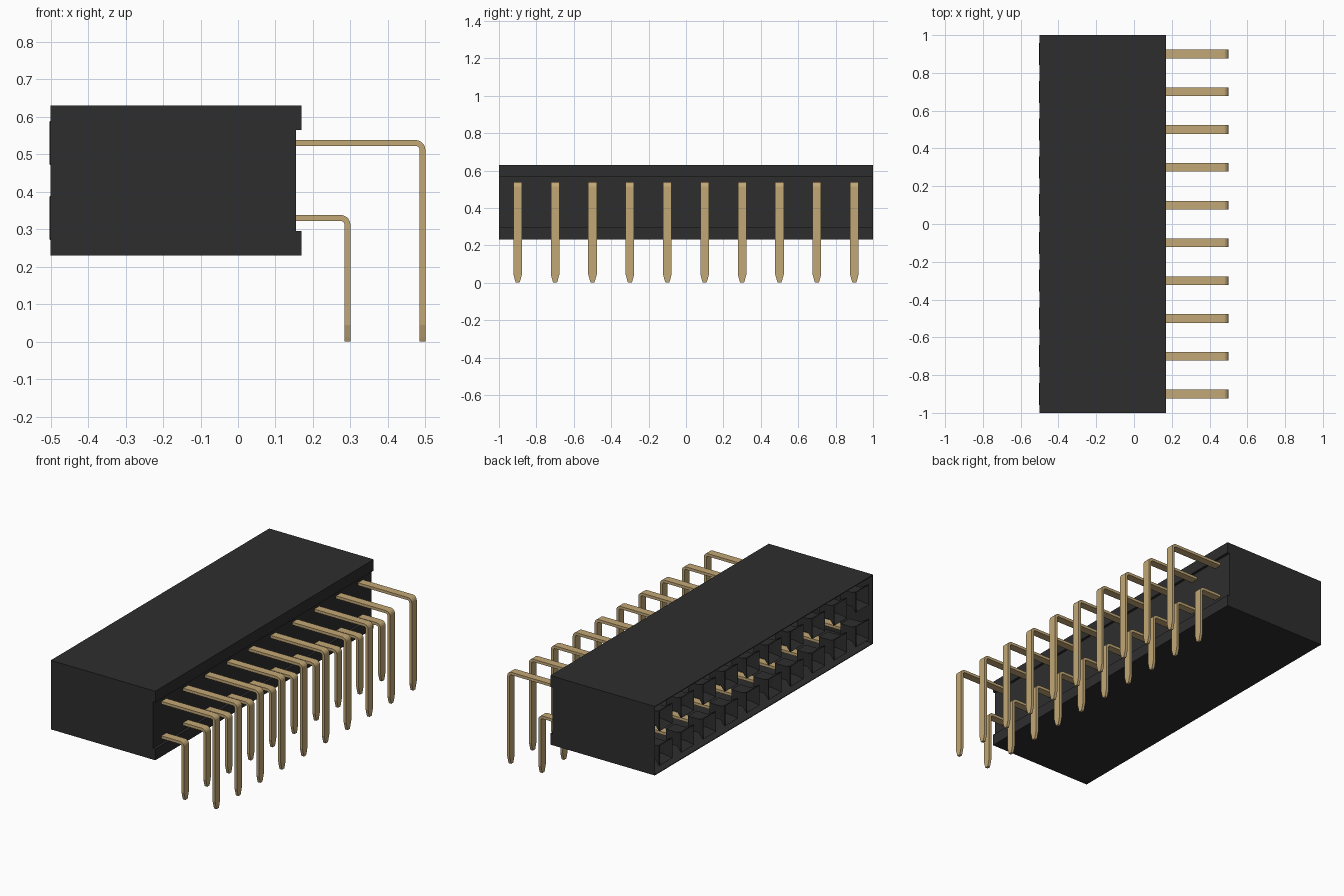
import bpy, bmesh, math

if "Cube" in bpy.data.objects:
    bpy.data.objects.remove(bpy.data.objects["Cube"], do_unlink=True)


def material(name, colour):
    mat = bpy.data.materials.new(name)
    mat.use_nodes = True
    mat.diffuse_color = colour
    bsdf = mat.node_tree.nodes["Principled BSDF"]
    bsdf.inputs["Base Color"].default_value = colour
    bsdf.inputs["Roughness"].default_value = 0.6
    return mat


BLACK = material("black plastic", (0.027, 0.027, 0.027, 1))
GOLD = material("gold contact", (0.54, 0.39, 0.18, 1))

PITCH, COUNT = 0.2, 10
ROWS = {"upper": (0.53, 0.492), "lower": (0.33, 0.292)}   # height, leg x
LEFT = -0.5
TIP = -0.39


def finish(bm, name, mat, thickness=0):
    bmesh.ops.recalc_face_normals(bm, faces=bm.faces)
    mesh = bpy.data.meshes.new(name)
    bm.to_mesh(mesh)
    bm.free()
    mesh.materials.append(mat)
    obj = bpy.data.objects.new(name, mesh)
    bpy.context.collection.objects.link(obj)
    if thickness:
        mod = obj.modifiers.new("wall", 'SOLIDIFY')
        mod.thickness = thickness
        mod.offset = -1
    return obj


def loft(bm, rings, capped):
    """Skin four-cornered rings into a tube."""
    loops = [[bm.verts.new(p) for p in ring] for ring in rings]
    for a, b in zip(loops, loops[1:]):
        for i in range(4):
            j = (i + 1) % 4
            bm.faces.new((a[i], a[j], b[j], b[i]))
    if capped:
        bm.faces.new(loops[0])
        bm.faces.new(loops[-1])


# Housing: grooved profile swept along y, hollow and open at the mating side
bm = bmesh.new()
profile = [(LEFT, 0.23), (0.17, 0.23), (0.17, 0.295), (0.155, 0.295),
           (0.155, 0.565), (0.17, 0.565), (0.17, 0.63), (LEFT, 0.63)]
base = bm.faces.new([bm.verts.new((x, -1, z)) for x, z in profile])
swept = bmesh.ops.extrude_face_region(bm, geom=[base], use_keep_orig=True)
for v in swept["geom"]:
    if isinstance(v, bmesh.types.BMVert):
        v.co.y = 1
bmesh.ops.recalc_face_normals(bm, faces=bm.faces)
mouth = [f for f in bm.faces if all(v.co.x < LEFT + 0.001 for v in f.verts)]
bmesh.ops.delete(bm, geom=mouth, context='FACES')
finish(bm, "housing", BLACK, 0.006)


def socket_ring(x, y, z, h):
    return [(x, y - h, z - h), (x, y + h, z - h), (x, y + h, z + h), (x, y - h, z + h)]


def pin_rings(y, z, leg_x):
    """Flat bar running along x, bent down, with a tapered foot."""
    bend, half, wide = 0.018, 0.008, 0.023
    path = [(TIP, z, 0, wide)]
    for k in range(6):
        a = math.pi / 2 * k / 5
        path.append((leg_x - bend + bend * math.sin(a),
                     z - bend + bend * math.cos(a), a, wide))
    path += [(leg_x, 0.045, math.pi / 2, wide), (leg_x, 0.012, math.pi / 2, 0.014),
             (leg_x, 0, math.pi / 2, 0.01)]
    rings = []
    for px, pz, a, w in path:
        dx, dz = half * math.sin(a), half * math.cos(a)
        rings.append([(px - dx, y - w, pz - dz), (px - dx, y + w, pz - dz),
                      (px + dx, y + w, pz + dz), (px + dx, y - w, pz + dz)])
    return rings


# Funnel-mouthed sockets and bent pins, row by row
for row, (z, leg_x) in ROWS.items():
    sockets, pins = bmesh.new(), bmesh.new()
    for i in range(COUNT):
        y = (i - (COUNT - 1) / 2) * PITCH
        loft(sockets, [socket_ring(LEFT, y, z, 0.06),
                       socket_ring(LEFT + 0.04, y, z, 0.04),
                       socket_ring(TIP, y, z, 0.04)], False)
        loft(pins, pin_rings(y, z, leg_x), True)
    finish(sockets, row + "_sockets", BLACK, 0.004)
    finish(pins, row + "_pins", GOLD)
